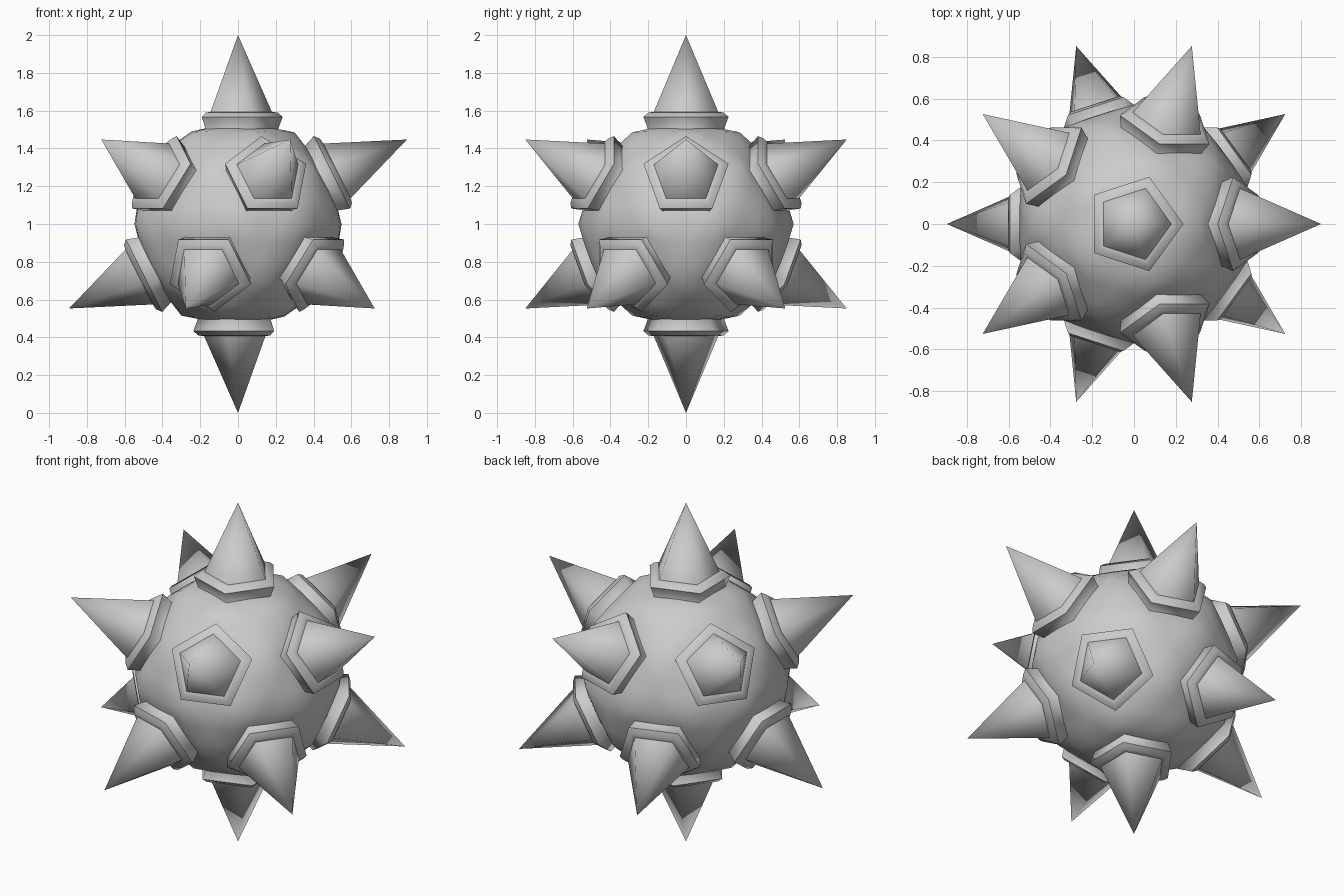
import bpy, bmesh
from math import sin, cos, tau
from mathutils import Vector

if "Cube" in bpy.data.objects:
    bpy.data.objects.remove(bpy.data.objects["Cube"])

CENTRE = Vector((0, 0, 1))
R = 0.57

# twelve spike directions: the corners of an icosahedron
bm = bmesh.new()
bmesh.ops.create_icosphere(bm, subdivisions=1, radius=1)
dirs = []
for v in bm.verts:
    d = v.co.normalized()
    n = v.link_edges[0].other_vert(v).co
    u = (n - d * d.dot(n)).normalized()      # points toward a neighbouring spike
    dirs.append((d, u, d.cross(u)))
bm.free()


def finish(bm, name, sharp_rings=()):
    bmesh.ops.recalc_face_normals(bm, faces=bm.faces[:])
    for f in bm.faces:
        f.smooth = True
    for e in sharp_rings:
        e.smooth = False
    me = bpy.data.meshes.new(name)
    bm.to_mesh(me)
    bm.free()
    ob = bpy.data.objects.new(name, me)
    ob.location = CENTRE
    bpy.context.collection.objects.link(ob)
    return ob


def pentagon_part(name, frame, profile, sharp=(), tip=None):
    """Stack five-sided rings (radius, height) along the spike direction."""
    d, u, v = frame
    bm = bmesh.new()
    rings = [[bm.verts.new(d * h + (u * cos(tau * i / 5) + v * sin(tau * i / 5)) * r)
              for i in range(5)] for r, h in profile]
    for a, b in zip(rings, rings[1:]):
        for i in range(5):
            j = (i + 1) % 5
            bm.faces.new((a[i], a[j], b[j], b[i]))
    if tip:
        t = bm.verts.new(d * tip)
        for i in range(5):
            bm.faces.new((rings[-1][i], rings[-1][(i + 1) % 5], t))
    edges = [bm.edges.get((rings[k][i], rings[k][(i + 1) % 5]))
             for k in sharp for i in range(5)]
    return finish(bm, name, edges)


# body: slightly faceted ball, dented beneath each spike
bm = bmesh.new()
bmesh.ops.create_icosphere(bm, subdivisions=2, radius=R)
for v in bm.verts:
    if max(v.co.normalized().dot(f[0]) for f in dirs) > 0.99:
        v.co = v.co.normalized() * 0.52
bmesh.ops.subdivide_edges(bm, edges=bm.edges[:], cuts=2, use_grid_fill=True)
for v in bm.verts:
    v.co = v.co.lerp(v.co.normalized() * R, 0.25)
finish(bm, "body")

# collars and spikes
for k, frame in enumerate(dirs):
    pentagon_part(f"collar_{k + 1}", frame,
                  [(0.225, 0.475), (0.213, 0.505), (0.237, 0.567),
                   (0.21, 0.59), (0.178, 0.594)], sharp=(2,))
    pentagon_part(f"spike_{k + 1}", frame, [(0.18, 0.592)], tip=1.0)
